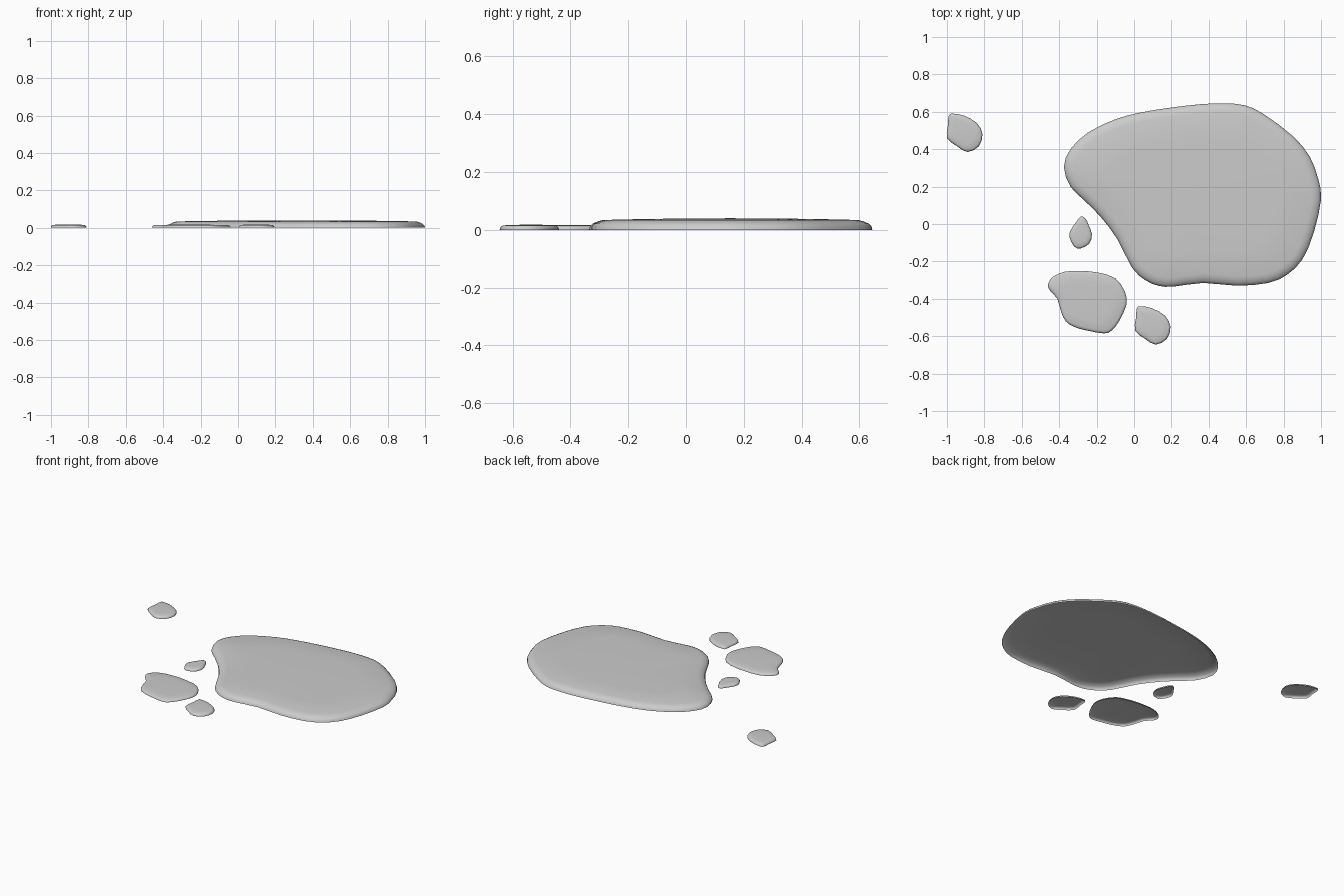
import bpy
import bmesh
import math
from mathutils import Vector

default_cube = bpy.data.objects.get("Cube")
if default_cube:
    bpy.data.objects.remove(default_cube, do_unlink=True)

# One pale grey liquid material
liquid = bpy.data.materials.new("pale_grey_liquid")
liquid.use_nodes = True
liquid_color = (0.6, 0.6, 0.6, 1)
liquid.diffuse_color = liquid_color
liquid.node_tree.nodes["Principled BSDF"].inputs["Base Color"].default_value = liquid_color


def smooth_outline(points, offset=(0, 0)):
    """Closed spline through the points, which are in hundredths of a unit."""
    controls = [(Vector(point) + Vector(offset)) / 100 for point in points]
    count = len(controls)
    outline = []
    for i in range(count):
        before, start, end, after = (controls[(i + k) % count] for k in (-1, 0, 1, 2))
        middle = (start + end) / 2 + (start + end - before - after) / 16
        outline += [start, middle]
    return outline


def inset_outline(outline, distance):
    """Move a counter-clockwise outline inwards along its normals."""
    count = len(outline)
    result = []
    for i, point in enumerate(outline):
        along = (outline[(i + 1) % count] - outline[i - 1]).normalized()
        result.append(point + Vector((-along.y, along.x)) * distance)
    return result


def make_pool(name, outline, height, rim):
    """Thin shell of liquid, open underneath, with a rounded rim and domed top."""
    mesh = bpy.data.meshes.new(name)
    bm = bmesh.new()
    count = len(outline)
    centre = sum(outline, Vector((0, 0))) / count

    # Rim rings, given as shares of the rim width and pool height
    profile = [(0, 0), (0.06, 0.3), (0.25, 0.53), (0.6, 0.73), (1, 0.85)]
    rings = [(inset_outline(outline, rim * w), height * h) for w, h in profile]

    # Domed top rings shrink towards the centre
    top_edge = rings[-1][0]
    for scale, share in ((0.7, 0.93), (0.35, 0.98)):
        ring = [centre + (point - centre) * scale for point in top_edge]
        rings.append((ring, height * share))

    loops = [[bm.verts.new((p.x, p.y, z)) for p in ring] for ring, z in rings]
    for lower, upper in zip(loops, loops[1:]):
        for i in range(count):
            j = (i + 1) % count
            bm.faces.new((lower[i], lower[j], upper[j], upper[i]))
    peak = bm.verts.new((centre.x, centre.y, height))
    for i in range(count):
        bm.faces.new((loops[-1][i], loops[-1][(i + 1) % count], peak))

    bm.normal_update()
    bm.to_mesh(mesh)
    bm.free()
    mesh.materials.append(liquid)
    pool = bpy.data.objects.new(name, mesh)
    bpy.context.collection.objects.link(pool)
    bpy.ops.object.select_all(action="DESELECT")
    pool.select_set(True)
    bpy.context.view_layer.objects.active = pool
    bpy.ops.object.shade_smooth_by_angle(angle=math.radians(60))


# Outlines run counter-clockwise seen from above
puddle_points = [
    (100, 13), (98.5, 24), (94, 36), (85, 47), (69, 59), (59, 63.5), (48, 64.5),
    (35, 64), (18, 62), (3, 59.5), (-10, 56), (-24.5, 49), (-34, 40),
    (-37.5, 30.5), (-34, 20), (-27, 13), (-18, 4), (-9, -8), (-1, -23.5),
    (6, -30), (13, -33), (21, -33.5), (37, -31.5), (55, -33), (72, -31.5),
    (82, -27), (90, -19), (96, -5),
]
splash_points = [
    (-46, -32), (-45, -35.5), (-41, -40), (-39, -47), (-36.5, -52), (-32, -55),
    (-25, -57), (-16, -58.5), (-12, -57), (-8, -52), (-4, -43), (-5, -36),
    (-10, -29), (-19, -26), (-29, -25), (-37, -25.5), (-43, -28),
]
drop_points = [
    (-99, 58), (-99.5, 52.5), (-100, 46), (-94.5, 41.5), (-89, 38.5),
    (-83, 41.5), (-81, 48), (-84, 54), (-91, 58), (-97, 59),
]
droplet_points = [
    (-28.5, 4), (-31, 1), (-34, -3.5), (-34.5, -7), (-32, -12),
    (-28.5, -13), (-24, -10.5), (-22.5, -5.5), (-24.5, 0), (-26, 3),
]

# Main puddle and its scattered splashes
make_pool("main_puddle", smooth_outline(puddle_points), 0.04, 0.05)
make_pool("large_splash", smooth_outline(splash_points), 0.017, 0.014)
make_pool("far_drop", smooth_outline(drop_points), 0.018, 0.012)
make_pool("near_drop", smooth_outline(drop_points, (100.5, -103)), 0.018, 0.012)
make_pool("small_droplet", smooth_outline(droplet_points), 0.017, 0.01)
